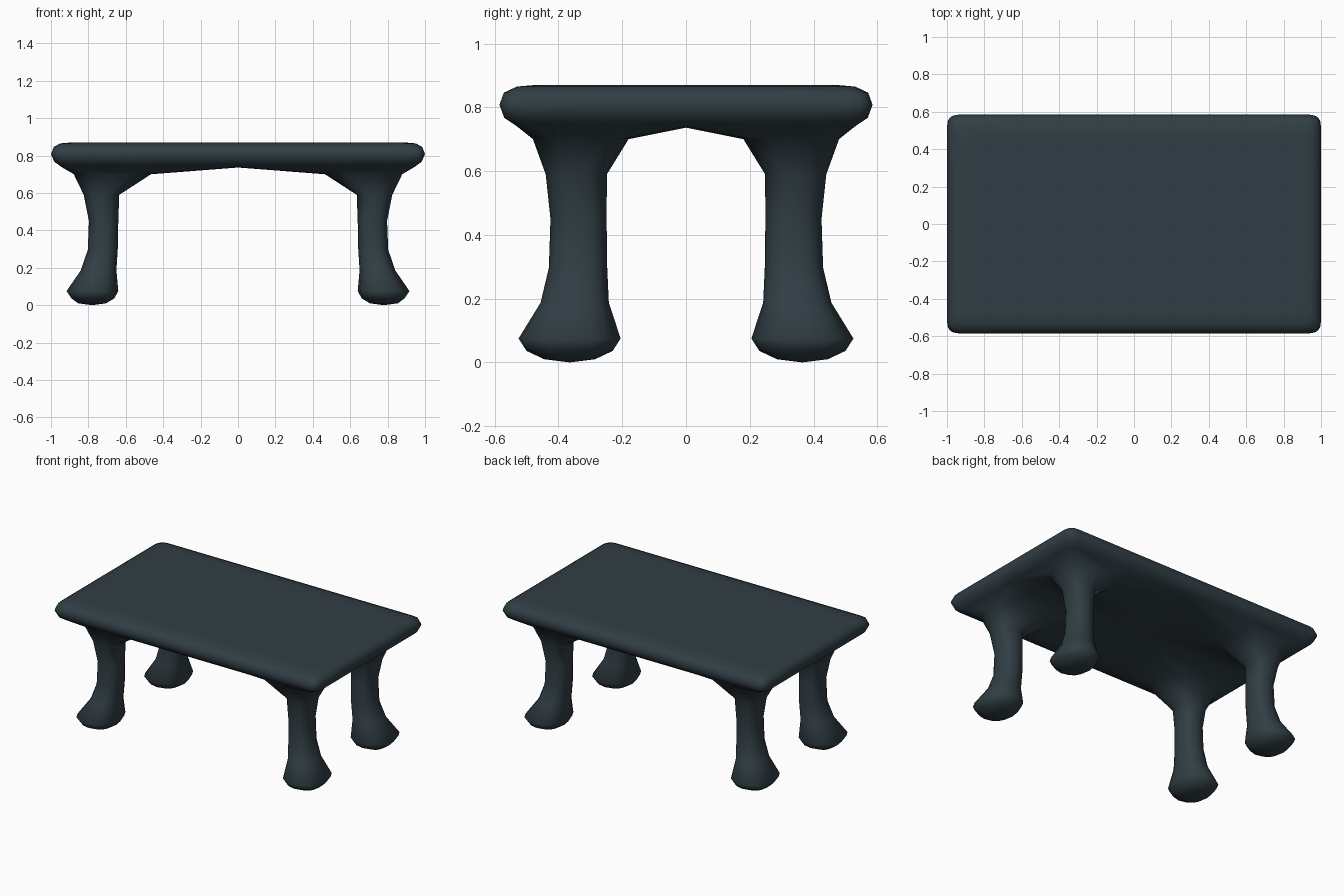
import bpy, bmesh, math

if "Cube" in bpy.data.objects:
    bpy.data.objects.remove(bpy.data.objects["Cube"], do_unlink=True)

mat = bpy.data.materials.new("dark slate")
mat.use_nodes = True
color = (0.030, 0.048, 0.058, 1)
mat.diffuse_color = color
mat.node_tree.nodes["Principled BSDF"].inputs["Base Color"].default_value = color

bm = bmesh.new()


def bridge(a, b, closed):
    n = len(a)
    for i in range(n if closed else n - 1):
        j = (i + 1) % n
        bm.faces.new((a[i], a[j], b[j], b[i]))


# Sixteen points round a square, starting at its inner left corner
side = (-1, -0.5, 0, 0.5)
square = ([(-1, s) for s in side] + [(s, 1) for s in side]
          + [(1, -s) for s in side] + [(-s, -1) for s in side])


def leg_ring(x0, x1, y0, y1, z, roundness):
    ring = []
    for u, v in square:
        k = (1 - roundness) + roundness / math.hypot(u, v)
        ring.append(bm.verts.new(((x0 + x1) / 2 + u * k * (x1 - x0) / 2,
                                  (y0 + y1) / 2 + v * k * (y1 - y0) / 2, z)))
    return ring


def rim_points(x, y):
    # Outer edge of one quarter of the slab, with a rounded corner
    return [(0, y), (x * 0.5, y), (x - 0.065, y), (x - 0.033, y - 0.005),
            (x - 0.016, y - 0.016),
            (x - 0.005, y - 0.033), (x, y - 0.065), (x, y * 0.5), (x, 0)]


# Leg, from the sole up to the flare: x0, x1, y0, y1, z, roundness
leg = [
    (0.705, 0.855, 0.285, 0.445, 0.010, 0.9),
    (0.662, 0.890, 0.230, 0.500, 0.036, 0.9),
    (0.640, 0.917, 0.205, 0.525, 0.075, 0.9),
    (0.650, 0.840, 0.242, 0.456, 0.187, 0.9),
    (0.643, 0.803, 0.247, 0.430, 0.297, 0.9),
    (0.640, 0.797, 0.249, 0.425, 0.450, 0.9),
    (0.635, 0.825, 0.248, 0.440, 0.590, 0.85),
    (0.465, 0.878, 0.180, 0.480, 0.700, 0.6),
]
rings = [leg_ring(*r) for r in leg]
for a, b in zip(rings, rings[1:]):
    bridge(a, b, True)
sole = bm.verts.new((0.78, 0.365, 0))
for i in range(16):
    bm.faces.new((sole, rings[0][i], rings[0][(i + 1) % 16]))

# Underside of the slab quarter, flowing into the leg
X, Y = 0.945, 0.53
rim = [bm.verts.new((x, y, 0.74)) for x, y in rim_points(X, Y)]
west = [bm.verts.new((0, Y * t, 0.736)) for t in (0, 0.25, 0.5, 0.75)]
south = [bm.verts.new((X * t, 0, 0.736)) for t in (0.75, 0.5, 0.25)]
bridge(rings[-1], west + rim + south, True)

# Rounded edge of the slab, ending on the flat top
edge = [(0.982, 0.570, 0.767), (1.0, 0.585, 0.808), (0.985, 0.571, 0.846),
        (0.95, 0.53, 0.865), (0.89, 0.47, 0.87), (0.86, 0.44, 0.87)]
for x, y, z in edge:
    upper = [bm.verts.new((px, py, z)) for px, py in rim_points(x, y)]
    bridge(rim, upper, False)
    rim = upper
bm.faces.new([bm.verts.new((0, 0, 0.87))] + rim)

bmesh.ops.recalc_face_normals(bm, faces=bm.faces)
top = max(bm.faces, key=lambda f: f.calc_center_median().z)
if top.normal.z < 0:
    bmesh.ops.reverse_faces(bm, faces=bm.faces)
for f in bm.faces:
    f.smooth = True

mesh = bpy.data.meshes.new("table")
bm.to_mesh(mesh)
bm.free()
mesh.materials.append(mat)
table = bpy.data.objects.new("table", mesh)
bpy.context.collection.objects.link(table)

# Mirror the quarter across both axes
mirror = table.modifiers.new("four quarters", "MIRROR")
mirror.use_axis = (True, True, False)
mirror.use_clip = True
